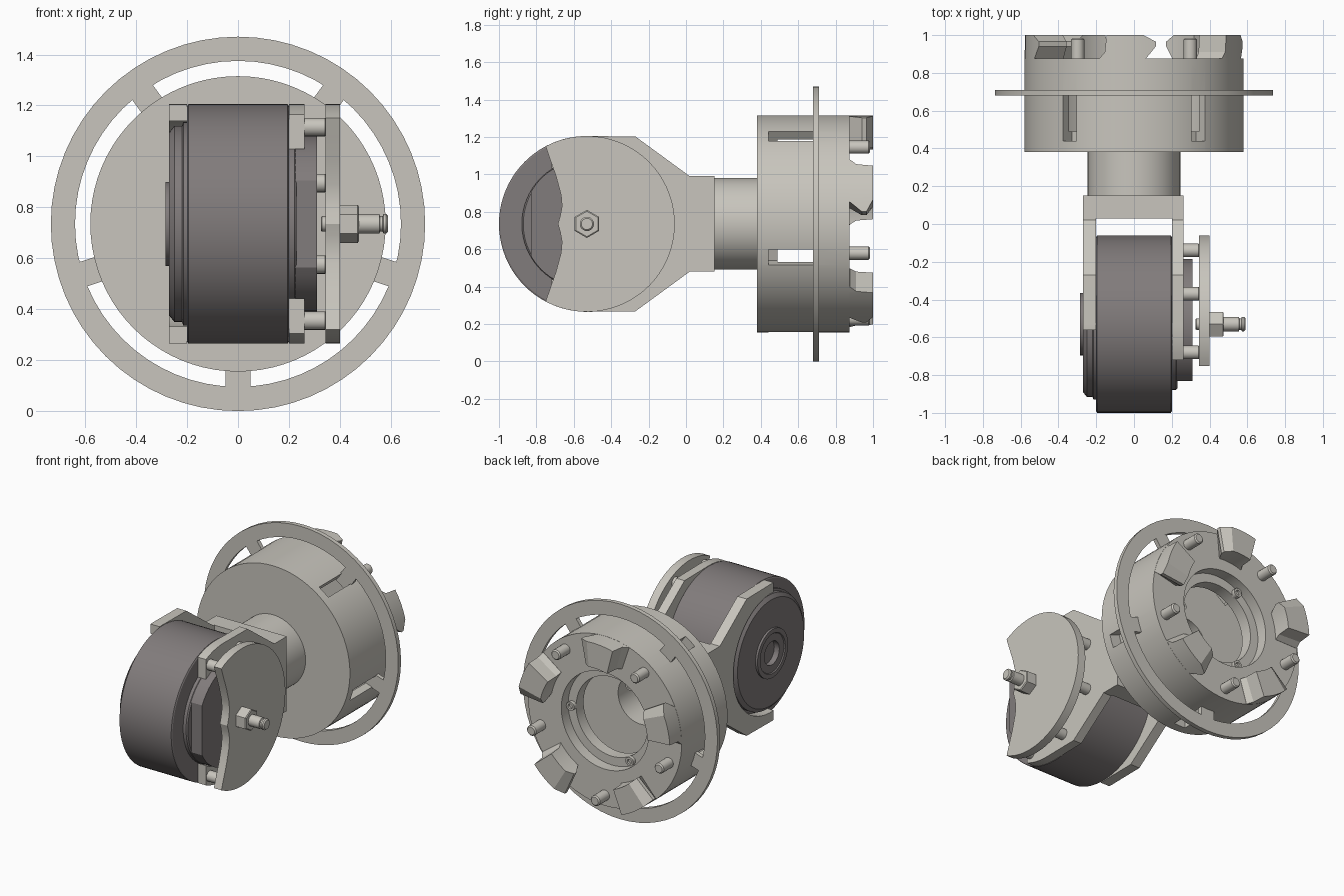
import bpy, bmesh, math
from math import cos, sin, pi, radians, acos
from mathutils import Vector, Matrix

if "Cube" in bpy.data.objects:
    bpy.data.objects.remove(bpy.data.objects["Cube"])

CZ, MY = 0.735, -0.53          # hub axis height, motor axis depth


def finish(name, bm, color=None, smooth=True):
    bmesh.ops.remove_doubles(bm, verts=bm.verts, dist=1e-5)
    bmesh.ops.recalc_face_normals(bm, faces=bm.faces)
    me = bpy.data.meshes.new(name)
    bm.to_mesh(me)
    bm.free()
    ob = bpy.data.objects.new(name, me)
    bpy.context.collection.objects.link(ob)
    if color:
        me.materials.append(color)
    if smooth:
        bpy.ops.object.select_all(action='DESELECT')
        ob.select_set(True)
        bpy.context.view_layer.objects.active = ob
        bpy.ops.object.shade_smooth_by_angle(angle=radians(30))
    return ob


def lathe(name, prof, origin, axis, closed=False, n=64, color=None, phase=0.0):
    """Spin (radius, distance along axis) points about the x or y axis."""
    bm = bmesh.new()
    rings = []
    for i in range(n):
        a = 2 * pi * i / n + phase
        ring = []
        for r, d in prof:
            u, v = r * cos(a), r * sin(a)
            p = Vector((d, u, v)) if axis == 'x' else Vector((u, d, v))
            ring.append(bm.verts.new(p + Vector(origin)))
        rings.append(ring)
    m = len(prof)
    for i in range(n):
        A, B = rings[i], rings[(i + 1) % n]
        for j in range(m if closed else m - 1):
            k = (j + 1) % m
            if prof[j][0] == 0 and prof[k][0] == 0:
                continue
            bm.faces.new((A[j], A[k], B[k], B[j]))
    return finish(name, bm, color)


def rod(name, r, d0, d1, origin, axis, n=20, bev=0.008, color=None):
    return lathe(name, [(0, d0), (r, d0), (r, d1 - bev), (r - bev, d1), (0, d1)],
                 origin, axis, n=n, color=color)


def plate_x(name, pts, x0, x1, color=None):
    """Extrude a (y, z) outline along x."""
    bm = bmesh.new()
    a = [bm.verts.new((x0, y, z)) for y, z in pts]
    b = [bm.verts.new((x1, y, z)) for y, z in pts]
    bm.faces.new(a)
    bm.faces.new(b)
    for i in range(len(pts)):
        k = (i + 1) % len(pts)
        bm.faces.new((a[i], a[k], b[k], b[i]))
    return finish(name, bm, color)


def box(name, lo, hi, turn=0.0, color=None):
    """Box given relative to the hub axis, turned about it."""
    bm = bmesh.new()
    bmesh.ops.create_cube(bm, size=1)
    lo, hi = Vector(lo), Vector(hi)
    for v in bm.verts:
        v.co = (lo + hi) / 2 + Vector([c * s for c, s in zip(v.co, hi - lo)])
    bm.transform(Matrix.Translation((0, 0, CZ)) @ Matrix.Rotation(-turn, 4, 'Y'))
    return finish(name, bm, color, smooth=False)


def arc(r, a0, a1, n=32):
    return [(MY + r * cos(a0 + (a1 - a0) * i / n), CZ + r * sin(a0 + (a1 - a0) * i / n))
            for i in range(n + 1)]


def mat(name, c):
    m = bpy.data.materials.new(name)
    m.diffuse_color = (*c, 1)
    m.use_nodes = True
    m.node_tree.nodes["Principled BSDF"].inputs["Base Color"].default_value = m.diffuse_color
    return m


light = mat("light_grey", (0.58, 0.56, 0.51))
dark = mat("dark_grey", (0.22, 0.20, 0.20))
HUB, MOTOR = (0, 0, CZ), (0, MY, CZ)
FIVE = [radians(-90 + 72 * i) for i in range(5)]

# hollow hub with neck tube
hub = lathe("hub_shell", [(.17, .15), (.245, .15), (.245, .38), (.58, .38), (.58, .875),
                          (.33, .875), (.33, .80), (.27, .80), (.27, .72), (.53, .72),
                          (.53, .49), (.17, .49)], HUB, 'y', closed=True, n=80, color=light)

# five slots through the hub wall
for a in FIVE:
    cut = box("slot_cutter", (.50, .44, -.043), (.63, .70, .043), a)
    cut.hide_render = True
    cut.hide_set(True)
    mod = hub.modifiers.new("slot", 'BOOLEAN')
    mod.operation, mod.object, mod.solver = 'DIFFERENCE', cut, 'EXACT'

# flange ring with five inward tabs
lathe("flange_ring", [(.64, .68), (.735, .68), (.735, .71), (.64, .71)], HUB, 'y',
      closed=True, n=64, color=light)
for a in FIVE:
    box("flange_tab", (.51, .681, -.05), (.65, .709, .05), a, light)

# five rear pins and five bayonet hooks
hook_cols = [(6.5, .94, .965), (13, .86, 1), (18, .86, 1), (23, .86, 1), (28, .86, 1),
             (32.5, .86, 1), (33.5, .86, .91), (36.5, .86, .876)]
for a in FIVE:
    rod("rear_pin", .035, .85, .985, (.507 * cos(a), 0, CZ + .507 * sin(a)), 'y', color=light)
    bm = bmesh.new()
    cols = []
    for deg, y0, y1 in hook_cols:
        t = a + radians(deg + 18)
        cols.append([bm.verts.new((r * cos(t), y, CZ + r * sin(t)))
                     for r, y in ((.41, y0), (.579, y0), (.579, y1), (.41, y1))])
    for A, B in zip(cols, cols[1:]):
        for j in range(4):
            bm.faces.new((A[j], A[(j + 1) % 4], B[(j + 1) % 4], B[j]))
    bm.faces.new(cols[0])
    bm.faces.new(cols[-1])
    finish("bayonet_hook", bm, light)

# three socket screws inside the rear opening
for i in range(3):
    a = radians(120 * i)
    lathe("hub_screw", [(0, .79), (.03, .79), (.03, .825), (.016, .825), (.016, .81), (0, .81)],
          (.298 * cos(a), 0, CZ + .298 * sin(a)), 'y', n=16, color=light)

# yoke: cross block and two arms that clasp the motor
box("yoke_block", (-.27, .03, -.255), (.262, .152, .255), color=light)
for name, x0, x1, bore, end in (("yoke_arm_left", -.27, -.20, .405, -.56),
                                ("yoke_arm_right", .20, .262, .35, -.72)):
    b = acos((end - MY) / bore)
    o = acos((end - MY) / .47)
    top = [(.14, CZ + .255), (.02, CZ + .255), (-.27, CZ + .467)] + arc(.47, pi / 2, o, 6)
    low = [(y, 2 * CZ - z) for y, z in reversed(top)]
    plate_x(name, top + arc(bore, b, -b) + low, x0, x1, light)

# motor drum with stepped end caps
lathe("motor_drum", [(0, -.20), (.462, -.20), (.47, -.195), (.47, .195), (.462, .20), (0, .20)],
      MOTOR, 'x', n=80, color=dark)
lathe("motor_cap_left", [(0, -.19), (.40, -.19), (.40, -.215), (.385, -.22), (.385, -.25),
                         (.36, -.27), (.165, -.27), (.165, -.285), (.135, -.285), (.13, -.278),
                         (.08, -.278), (.08, -.24), (0, -.24)], MOTOR, 'x', color=dark)
rod("motor_cap_right", .348, .19, .23, MOTOR, 'x', n=64, color=dark)
f = acos(-.30 / .345)
plate_x("motor_flat_boss", arc(.345, -f, f, 48), .22, .31, dark)

# outer plate with a wavy cut edge
wave = [(-.725, 1.075), (-.695, .99), (-.668, .89), (-.663, .83), (-.672, .78)]
wave += [(-.685, CZ)] + [(y, 2 * CZ - z) for y, z in reversed(wave)]
plate_x("outer_plate", arc(.47, radians(-118), radians(118), 48) + wave, .343, .40, light)

# standoffs between arm and plate
for y, z in ((-.15, .38), (.16, .38), (.39, .16)):
    for s in (-1, 1):
        rod("standoff", .036, .25, .35, (0, MY + y, CZ + s * z), 'x', color=light)

# hex nut and grooved axle stub
lathe("axle_nut", [(0, .39), (.075, .39), (.075, .47), (.068, .475), (0, .475)],
      MOTOR, 'x', n=6, color=light, phase=pi / 6)
lathe("axle_stub", [(0, .325), (.026, .325), (.03, .33), (.03, .40), (.038, .41), (.038, .555),
                    (.03, .558), (.03, .568), (.038, .571), (.038, .582), (.03, .59), (0, .59)],
      MOTOR, 'x', n=24, color=light)
